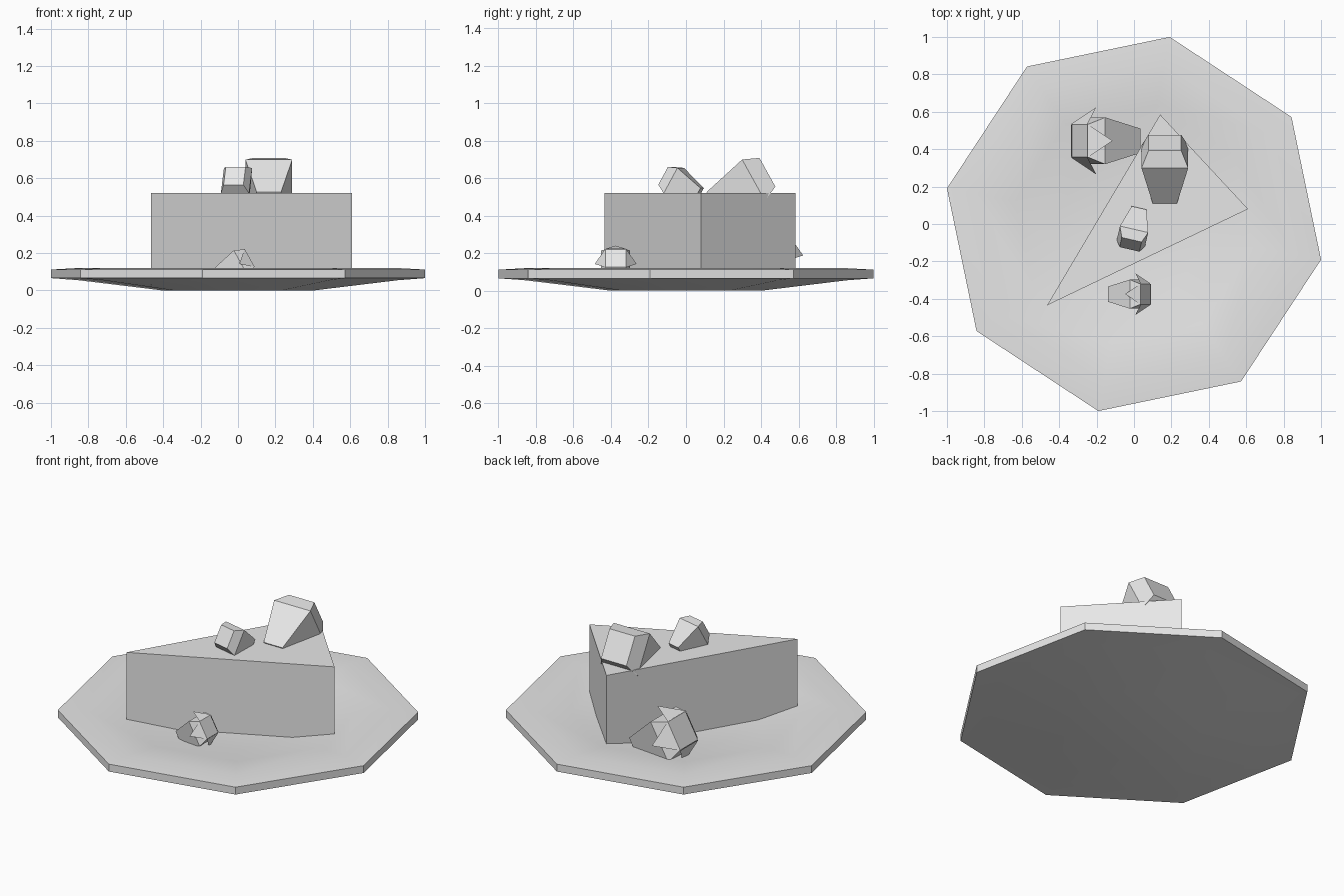
import bpy, bmesh
from math import radians, sin, cos
from mathutils import Matrix, Vector

if "Cube" in bpy.data.objects:
    bpy.data.objects.remove(bpy.data.objects["Cube"], do_unlink=True)

# One plain clay colour
clay = bpy.data.materials.new("light_grey")
clay.use_nodes = True
clay.diffuse_color = (0.8, 0.8, 0.8, 1)
clay.node_tree.nodes["Principled BSDF"].inputs["Base Color"].default_value = (0.8, 0.8, 0.8, 1)


def finish(name, bm, fix_normals=True):
    if fix_normals:
        bmesh.ops.recalc_face_normals(bm, faces=bm.faces)
    mesh = bpy.data.meshes.new(name)
    bm.to_mesh(mesh)
    bm.free()
    mesh.materials.append(clay)
    obj = bpy.data.objects.new(name, mesh)
    bpy.context.collection.objects.link(obj)
    return obj


def loft(bm, rings):
    """Bridge a list of equal point rings and close both ends."""
    loops = [[bm.verts.new(p) for p in ring] for ring in rings]
    n = len(loops[0])
    for a, b in zip(loops, loops[1:]):
        for i in range(n):
            j = (i + 1) % n
            bm.faces.new((a[i], a[j], b[j], b[i]))
    bm.faces.new(loops[0])
    bm.faces.new(loops[-1])


# Dished octagonal plate, lathed from a radius/height profile
def octagon(r, z):
    return [(r * cos(radians(a)), r * sin(radians(a)), z)
            for a in (79.2 + 45 * i for i in range(8))]


profile = [(0.41, 0), (0.87, 0.055), (1.018, 0.066), (1.018, 0.112),
           (0.87, 0.12), (0.65, 0.1), (0.41, 0.062)]
bm = bmesh.new()
loft(bm, [octagon(r, z) for r, z in profile])
plate = finish("plate", bm)
for poly in plate.data.polygons:
    poly.use_smooth = True
plate.data.set_sharp_from_angle(angle=radians(30))

# Cake wedge
corners = [(-0.465, -0.435), (0.61, 0.08), (0.14, 0.585)]
bm = bmesh.new()
loft(bm, [[(x, y, z) for x, y in corners] for z in (0.03, 0.52)])
finish("cake_slice", bm)


# Strawberries: square tapered bodies, with the stalk end along local +y
def square(side, y):
    h = side / 2
    return [(h, y, h), (-h, y, h), (-h, y, -h), (h, y, -h)]


def strawberry(name, place, yaw, scale, leafy):
    m = (Matrix.Translation(place) @ Matrix.Rotation(radians(yaw), 4, 'Z')
         @ Matrix.Rotation(radians(29), 4, 'X') @ Matrix.Scale(scale, 4))
    bm = bmesh.new()
    loft(bm, [square(0.13, -0.25), square(0.25, 0), square(0.175, 0.085)])
    finish(name, bm).matrix_world = m
    if not leafy:
        return
    # Four pointed leaves folded back from the cap edges
    cap = [Vector(p) for p in square(0.18, 0.088)]
    bm = bmesh.new()
    for i in range(4):
        a, b = cap[i], cap[(i + 1) % 4]
        out = Vector((a.x + b.x, 0, a.z + b.z)).normalized()
        tip = out * 0.18 + Vector((0, -0.015, 0))
        face = bm.faces.new([bm.verts.new(p) for p in (a, b, tip)])
        face.normal_update()
        if face.normal.y < 0:
            face.normal_flip()
    finish(name + "_leaves", bm, False).matrix_world = m


strawberry("large_top_strawberry", (0.165, 0.36, 0.59), 0, 1, False)
strawberry("small_top_strawberry", (-0.008, -0.065, 0.587), 167, 0.62, False)
strawberry("large_plate_strawberry", (-0.215, 0.445, 0.195), 90, 1, True)
strawberry("small_plate_strawberry", (0.015, -0.375, 0.147), -90, 0.62, True)
